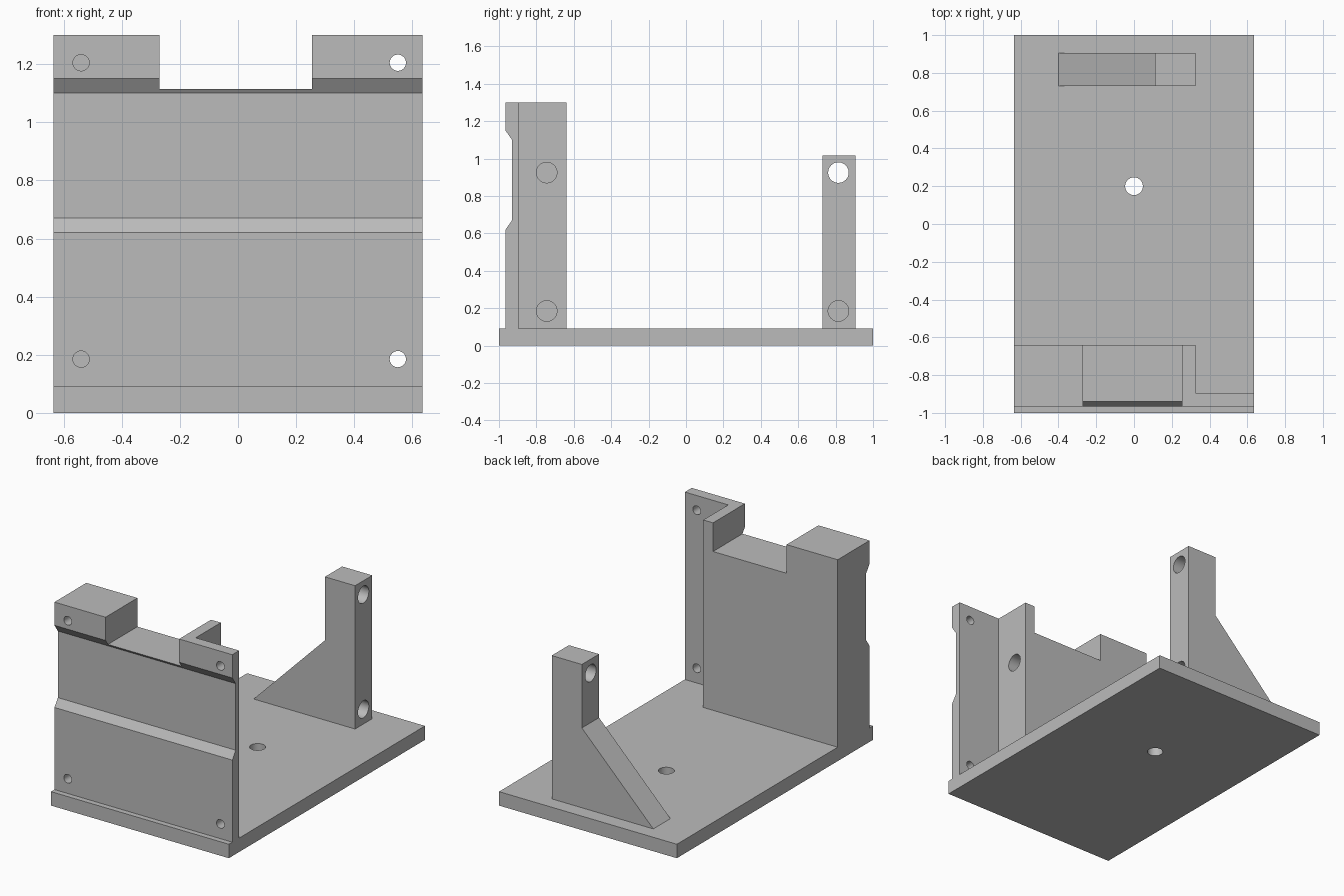
import bpy, bmesh
from math import pi
from mathutils import Matrix, Vector

cube = bpy.data.objects.get("Cube")
if cube:
    bpy.data.objects.remove(cube)

grey = bpy.data.materials.new("plain_grey")
grey.use_nodes = True
GREY = (0.5, 0.5, 0.5, 1)
grey.diffuse_color = GREY
grey.node_tree.nodes["Principled BSDF"].inputs["Base Color"].default_value = GREY


def make_object(name, bm):
    bmesh.ops.recalc_face_normals(bm, faces=bm.faces)
    mesh = bpy.data.meshes.new(name)
    bm.to_mesh(mesh)
    bm.free()
    obj = bpy.data.objects.new(name, mesh)
    bpy.context.collection.objects.link(obj)
    mesh.materials.append(grey)
    return obj


def prism(name, points, sweep):
    """Extrude a closed outline along a vector."""
    bm = bmesh.new()
    face = bm.faces.new([bm.verts.new(p) for p in points])
    result = bmesh.ops.extrude_face_region(bm, geom=[face], use_keep_orig=True)
    moved = [g for g in result["geom"] if isinstance(g, bmesh.types.BMVert)]
    bmesh.ops.translate(bm, verts=moved, vec=Vector(sweep))
    return make_object(name, bm)


def box(name, x0, x1, y0, y1, z0, z1):
    outline = [(x0, y0, z0), (x1, y0, z0), (x1, y1, z0), (x0, y1, z0)]
    return prism(name, outline, (0, 0, z1 - z0))


def drill(name, axis, radius, centre, length):
    turn = {"x": Matrix.Rotation(pi / 2, 4, "Y"),
            "y": Matrix.Rotation(pi / 2, 4, "X"),
            "z": Matrix.Identity(4)}[axis]
    bm = bmesh.new()
    bmesh.ops.create_cone(bm, cap_ends=True, segments=40, radius1=radius,
                          radius2=radius, depth=length,
                          matrix=Matrix.Translation(centre) @ turn)
    return make_object(name, bm)


def cut(obj, cutters):
    for cutter in cutters:
        mod = obj.modifiers.new("cut", "BOOLEAN")
        mod.operation = "DIFFERENCE"
        mod.solver = "EXACT"
        mod.object = cutter
        bpy.context.view_layer.objects.active = obj
        bpy.ops.object.modifier_apply(modifier=mod.name)
        bpy.data.objects.remove(cutter)
    # Round the hole walls while keeping all corners crisp
    bpy.ops.object.select_all(action="DESELECT")
    obj.select_set(True)
    bpy.ops.object.shade_smooth_by_angle(angle=pi / 9)


W, FLOOR, TOP = 0.635, 0.09, 1.3

# Base plate with a centre hole
base = box("base_plate", -W, W, -1, 1, 0, FLOOR)
cut(base, [drill("base_hole", "z", 0.047, (0, 0.2, 0), 1)])

# Front wall: grooved front profile, stepped back and a notched top
front, groove, back = -0.965, -0.93, -0.64
profile = [(front, FLOOR), (front, 0.62), (groove, 0.67), (groove, 1.10),
           (front, 1.15), (front, TOP), (back, TOP), (back, FLOOR)]
wall = prism("front_wall", [(-W, y, z) for y, z in profile], (2 * W, 0, 0))
cutters = [box("side_step", 0.325, 1, -0.895, 0, -1, 2),
           box("top_notch", -0.27, 0.255, -2, 0, 1.115, 2)]
for z in (0.185, 1.205):
    for x in (-0.54, 0.55):
        cutters.append(drill("screw_hole", "y", 0.028, (x, front, z), 0.4))
for z in (0.185, 0.925):
    cutters.append(drill("rod_hole", "x", 0.055, (0.325, -0.745, z), 0.5))
cut(wall, cutters)

# Rear post with a sloping brace
outline = [(-0.4, FLOOR), (0.325, FLOOR), (0.325, 1.015), (0.11, 1.015), (0.11, 0.605)]
post = prism("rear_post", [(x, 0.73, z) for x, z in outline], (0, 0.175, 0))
cut(post, [drill("rod_hole", "x", 0.055, (0.325, 0.815, z), 0.5)
           for z in (0.185, 0.925)])
